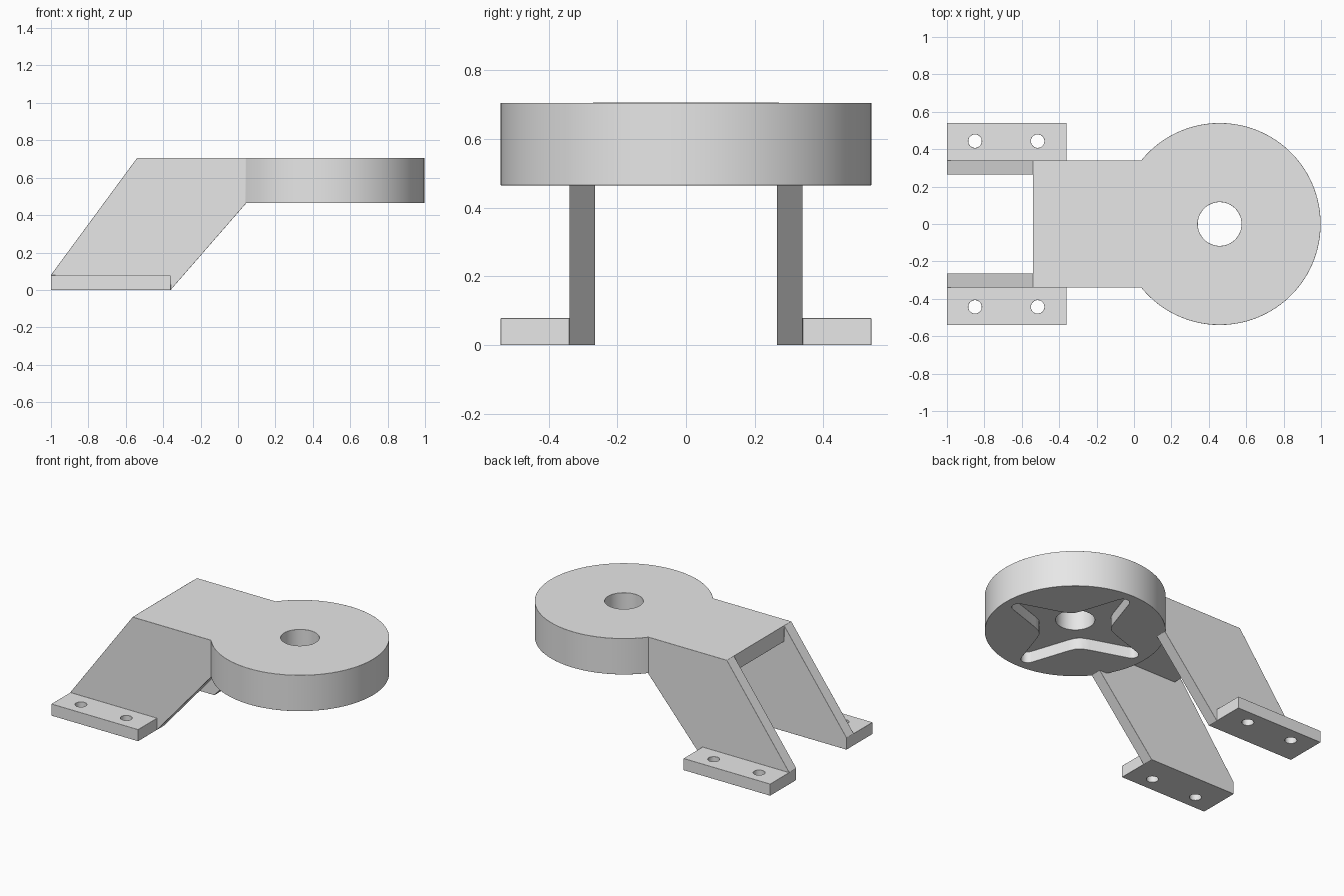
import bpy, bmesh, math
from mathutils import Vector

cube = bpy.data.objects.get("Cube")
if cube:
    bpy.data.objects.remove(cube, do_unlink=True)

TOP, DISC_BOTTOM, DISC_X = 0.705, 0.465, 0.458
LEG_IN, LEG_OUT = 0.265, 0.34

grey = bpy.data.materials.new("light_grey")
grey.use_nodes = True
grey.diffuse_color = (0.8, 0.8, 0.8, 1)
grey.node_tree.nodes["Principled BSDF"].inputs["Base Color"].default_value = (0.8, 0.8, 0.8, 1)


def prism(name, points, depth):
    """Solid swept from a closed outline along a depth vector."""
    bm = bmesh.new()
    face = bm.faces.new([bm.verts.new(p) for p in points])
    new = bmesh.ops.extrude_face_region(bm, geom=[face])["geom"]
    verts = [v for v in new if isinstance(v, bmesh.types.BMVert)]
    bmesh.ops.translate(bm, verts=verts, vec=depth)
    bmesh.ops.recalc_face_normals(bm, faces=bm.faces)
    mesh = bpy.data.meshes.new(name)
    bm.to_mesh(mesh)
    bm.free()
    mesh.materials.append(grey)
    obj = bpy.data.objects.new(name, mesh)
    bpy.context.collection.objects.link(obj)
    return obj


def box(name, x0, x1, y0, y1, z0, z1):
    corners = [(x0, y0, z0), (x1, y0, z0), (x1, y1, z0), (x0, y1, z0)]
    return prism(name, corners, (0, 0, z1 - z0))


def cylinder(name, x, y, radius, z0, z1, sides):
    turn = [2 * math.pi * i / sides for i in range(sides)]
    ring = [(x + radius * math.cos(a), y + radius * math.sin(a), z0) for a in turn]
    return prism(name, ring, (0, 0, z1 - z0))


def combine(target, other, operation):
    mod = target.modifiers.new("combine", "BOOLEAN")
    mod.operation, mod.solver, mod.object = operation, "EXACT", other
    graph = bpy.context.evaluated_depsgraph_get()
    mesh = bpy.data.meshes.new_from_object(target.evaluated_get(graph))
    target.modifiers.clear()
    target.data = mesh
    bpy.data.objects.remove(other, do_unlink=True)


# Round head and the top plate that ties it to the legs
bracket = cylinder("mounting_bracket", DISC_X, 0, 0.54, DISC_BOTTOM, TOP, 96)
combine(bracket, box("top_plate", -0.54, 0.2, -0.3, 0.3, 0.6, TOP), "UNION")

# Slanted legs with outward feet
side = [(-1, 0), (-0.36, 0), (0.045, DISC_BOTTOM), (0.08, DISC_BOTTOM),
        (0.08, TOP), (-0.54, TOP), (-1, 0.08)]
for s in (1, -1):
    leg = prism("leg", [(x, s * LEG_IN, z) for x, z in side],
                (0, s * (LEG_OUT - LEG_IN), 0))
    combine(bracket, leg, "UNION")
    y0, y1 = sorted((s * 0.3, s * 0.54))
    combine(bracket, box("foot", -1, -0.36, y0, y1, 0, 0.078), "UNION")

# Screw holes in the feet and the centre hole in the head
for s in (1, -1):
    for x in (-0.85, -0.515):
        combine(bracket, cylinder("screw_hole", x, s * 0.443, 0.036, -0.1, 0.2, 24), "DIFFERENCE")
combine(bracket, cylinder("centre_hole", DISC_X, 0, 0.117, 0.3, 0.9, 48), "DIFFERENCE")

# Four-armed recess under the head: rounded tips and filleted inner corners
outline = []
for k in range(4):
    tip = [(0.44 + 0.042 * math.cos(a), 0.042 * math.sin(a))
           for a in (math.radians(d) for d in range(-70, 71, 20))]
    corner = [(0.21, 0.12), (0.165, 0.14), (0.14, 0.165), (0.12, 0.21)]
    c, sn = round(math.cos(k * math.pi / 2)), round(math.sin(k * math.pi / 2))
    outline += [(DISC_X + x * c - y * sn, x * sn + y * c, 0.35) for x, y in tip + corner]
combine(bracket, prism("star_recess", outline, (0, 0, 0.19)), "DIFFERENCE")

# Merge leftover seams so that edges bevel cleanly
bm = bmesh.new()
bm.from_mesh(bracket.data)
bmesh.ops.remove_doubles(bm, verts=bm.verts, dist=0.0005)
bmesh.ops.dissolve_limit(bm, angle_limit=math.radians(1), verts=bm.verts, edges=bm.edges)
bm.to_mesh(bracket.data)
bm.free()

# Softened edges and smooth curved walls
bevel = bracket.modifiers.new("soft_edges", "BEVEL")
bevel.width, bevel.segments = 0.007, 2
bevel.limit_method, bevel.angle_limit = "ANGLE", math.radians(30)
bpy.ops.object.select_all(action="DESELECT")
bracket.select_set(True)
bpy.context.view_layer.objects.active = bracket
bpy.ops.object.shade_smooth_by_angle(angle=math.radians(30))
